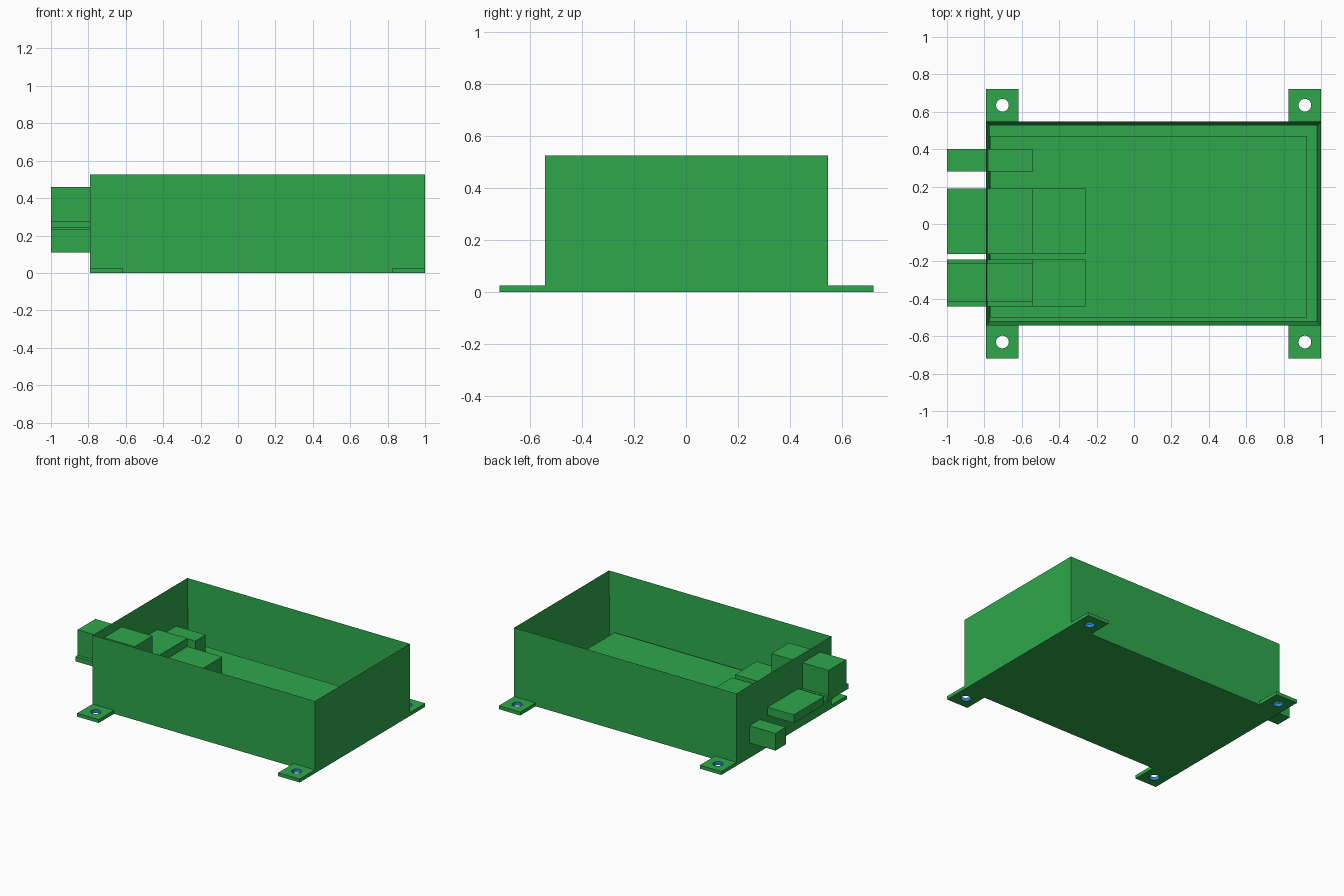
import bpy, bmesh, math

if "Cube" in bpy.data.objects:
    bpy.data.objects.remove(bpy.data.objects["Cube"])


def material(name, rgb):
    m = bpy.data.materials.new(name)
    m.diffuse_color = (*rgb, 1)
    m.use_nodes = True
    m.node_tree.nodes["Principled BSDF"].inputs["Base Color"].default_value = m.diffuse_color
    return m


GREEN = material("case green", (0.027, 0.39, 0.07))
BLUE = material("hole blue", (0.02, 0.25, 0.6))


def finish(name, bm, mats):
    bmesh.ops.recalc_face_normals(bm, faces=bm.faces)
    me = bpy.data.meshes.new(name)
    bm.to_mesh(me)
    bm.free()
    for m in mats:
        me.materials.append(m)
    ob = bpy.data.objects.new(name, me)
    bpy.context.collection.objects.link(ob)
    return ob


def box_bm(x, y, z):
    bm = bmesh.new()
    bmesh.ops.create_cube(bm, size=1)
    for v in bm.verts:
        v.co = [r[0] if c < 0 else r[1] for c, r in zip(v.co, (x, y, z))]
    return bm


def box(name, x, y, z):
    return finish(name, box_bm(x, y, z), [GREEN])


# Open tray: inset the top face and sink it to the floor
bm = box_bm((-0.79, 1.0), (-0.543, 0.547), (0, 0.525))
bm.normal_update()
top = max(bm.faces, key=lambda f: f.calc_center_median().z)
bmesh.ops.inset_region(bm, faces=[top], thickness=0.021, use_even_offset=True)
for v in top.verts:
    v.co.z = 0.025
finish("case", bm, [GREEN])


# Mounting tab: rectangular plate with a round hole
def tab(name, cx, cy, hx=0.0865, hy=0.088, r=0.034, h=0.025, n=32):
    bm = bmesh.new()
    rings = []
    for i in range(n):
        a = 2 * math.pi * i / n
        c, s = math.cos(a), math.sin(a)
        k = max(abs(c), abs(s))
        ox, oy = cx + hx * c / k, cy + hy * s / k
        ix, iy = cx + r * c, cy + r * s
        rings.append([bm.verts.new(p) for p in
                      ((ox, oy, 0), (ox, oy, h), (ix, iy, h), (ix, iy, 0))])
    for i in range(n):
        a, b = rings[i], rings[(i + 1) % n]
        for j in range(4):
            k = (j + 1) % 4
            f = bm.faces.new((a[j], a[k], b[k], b[j]))
            f.material_index = 1 if j == 2 else 0
    finish(name, bm, [GREEN, BLUE])


for xn, cx in (("left", -0.7035), ("right", 0.9135)):
    for yn, cy in (("front", -0.631), ("back", 0.635)):
        tab(f"{yn}_{xn}_tab", cx, cy)

# Circuit board on four short posts
box("circuit_board", (-0.769, 0.925), (-0.5, 0.47), (0.075, 0.11))
for i, px in enumerate((-0.68, 0.84)):
    for j, py in enumerate((-0.42, 0.39)):
        box(f"board_post_{i}{j}", (px - 0.04, px + 0.04),
            (py - 0.04, py + 0.04), (0.02, 0.076))

# Sockets on the board and plugs reaching out through the left wall
box("small_plug", (-1.0, -0.54), (0.28, 0.4), (0.11, 0.235))
box("middle_socket", (-0.769, -0.26), (-0.16, 0.19), (0.11, 0.23))
box("middle_plug", (-1.0, -0.54), (-0.16, 0.19), (0.23, 0.29))
box("front_socket", (-0.769, -0.26), (-0.44, -0.19), (0.11, 0.24))
box("front_plug_flange", (-1.0, -0.54), (-0.44, -0.19), (0.24, 0.275))
box("front_plug", (-1.0, -0.54), (-0.415, -0.21), (0.275, 0.46))
